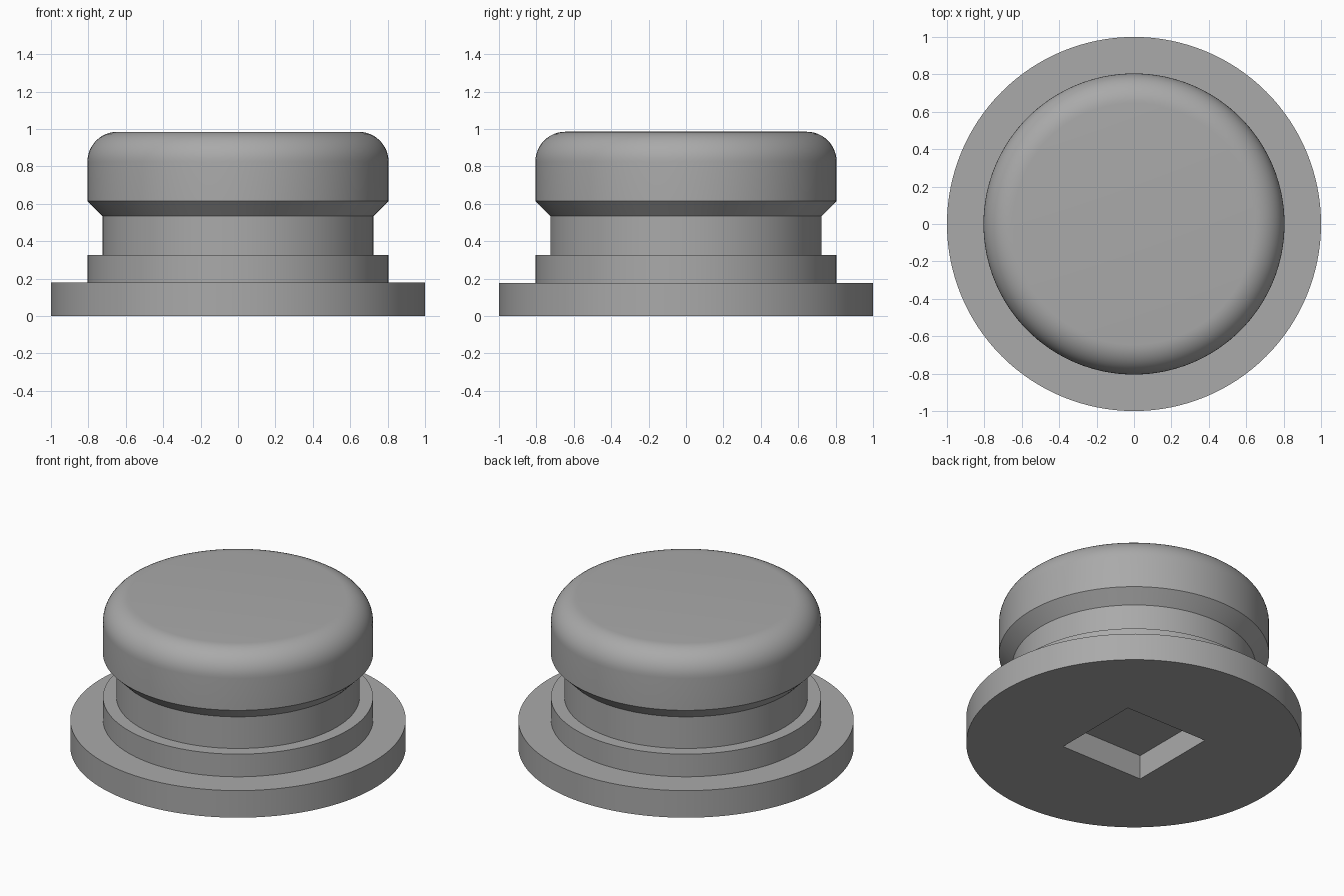
import bpy, bmesh, math
from mathutils import Matrix

cube = bpy.data.objects.get("Cube")
if cube:
    bpy.data.objects.remove(cube, do_unlink=True)

SEGMENTS = 128
FILLET = 0.16
CAP_RADIUS, NECK_RADIUS, TOP = 0.805, 0.725, 0.985
SOCKET_SIDE, SOCKET_DEPTH = 0.6, 0.16

# Single flat colour
grey = bpy.data.materials.new("plain grey")
grey.use_nodes = True
colour = (0.4, 0.4, 0.4, 1)
grey.diffuse_color = colour
grey.node_tree.nodes["Principled BSDF"].inputs["Base Color"].default_value = colour


def add_object(name, bm):
    bmesh.ops.recalc_face_normals(bm, faces=bm.faces)
    mesh = bpy.data.meshes.new(name)
    bm.to_mesh(mesh)
    bm.free()
    mesh.materials.append(grey)
    obj = bpy.data.objects.new(name, mesh)
    bpy.context.collection.objects.link(obj)
    return obj


def lathe(name, profile):
    """Stack rings of (radius, height) and close both ends with flat discs."""
    bm = bmesh.new()
    rings = []
    for r, z in profile:
        angles = [2 * math.pi * i / SEGMENTS for i in range(SEGMENTS)]
        rings.append([bm.verts.new((r * math.cos(a), r * math.sin(a), z)) for a in angles])
    for low, high in zip(rings, rings[1:]):
        for i in range(SEGMENTS):
            j = (i + 1) % SEGMENTS
            bm.faces.new((low[i], low[j], high[j], high[i]))
    bm.faces.new(rings[0][::-1])
    bm.faces.new(rings[-1])
    return add_object(name, bm)


# Flange, step, neck, chamfer and rounded cap in one turned profile
profile = [(1, 0), (1, 0.178), (CAP_RADIUS, 0.178), (CAP_RADIUS, 0.327),
           (NECK_RADIUS, 0.327), (NECK_RADIUS, 0.535), (CAP_RADIUS, 0.615)]
for step in range(13):
    a = math.radians(90 * step / 12)
    profile.append((CAP_RADIUS - FILLET + FILLET * math.cos(a),
                    TOP - FILLET + FILLET * math.sin(a)))
plug = lathe("plug_body", profile)

# Square socket cut into the underside
bm = bmesh.new()
bmesh.ops.create_cube(bm, size=1, matrix=Matrix.Diagonal(
    (SOCKET_SIDE, SOCKET_SIDE, 2 * SOCKET_DEPTH, 1)))
cutter = add_object("socket_cutter", bm)
cutter.hide_render = True

cut = plug.modifiers.new("socket", 'BOOLEAN')
cut.operation = 'DIFFERENCE'
cut.solver = 'EXACT'
cut.object = cutter

bpy.ops.object.select_all(action='DESELECT')
plug.select_set(True)
bpy.context.view_layer.objects.active = plug
bpy.ops.object.modifier_apply(modifier=cut.name)
bpy.data.objects.remove(cutter, do_unlink=True)
bpy.ops.object.shade_smooth_by_angle(angle=math.radians(30))
